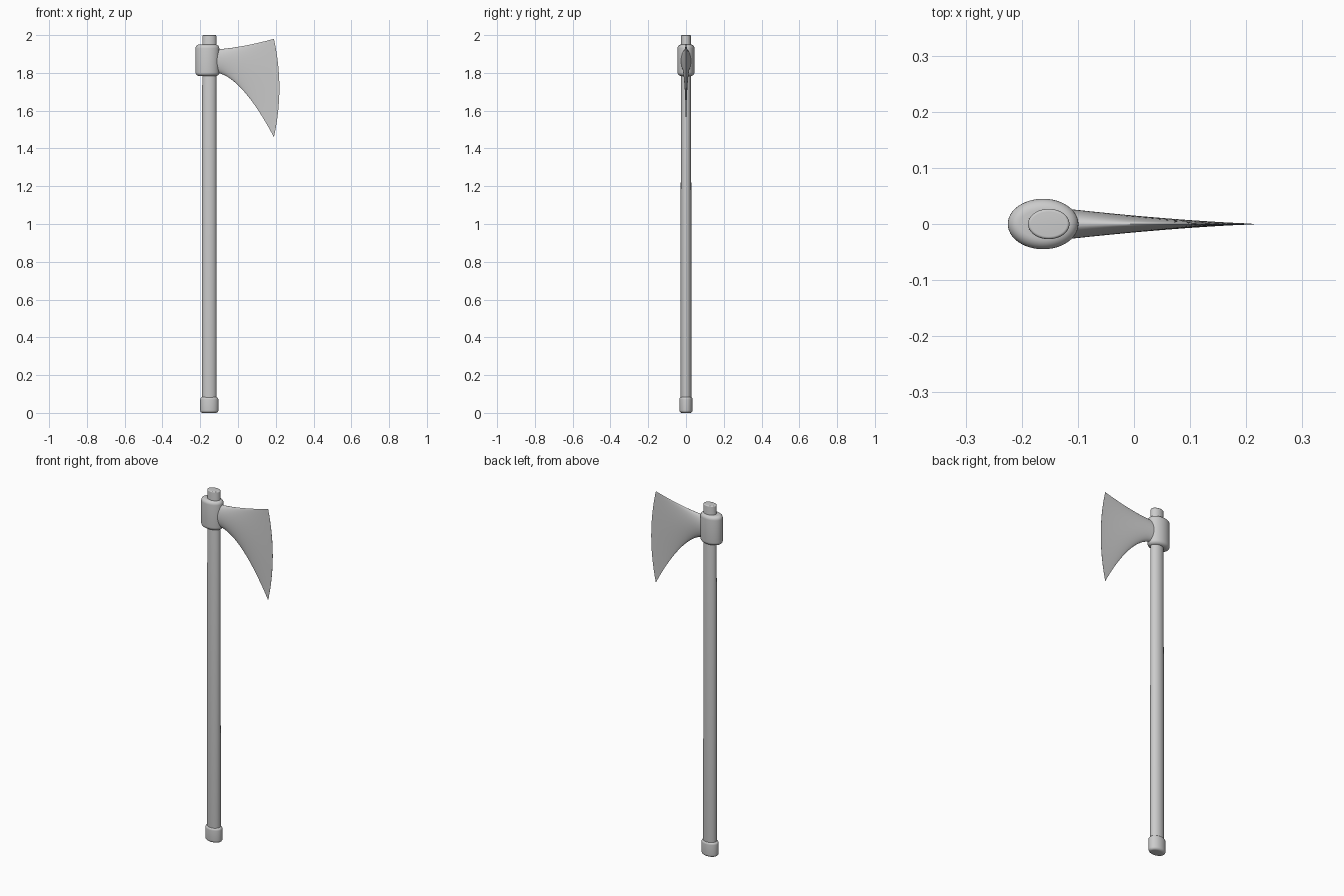
import bpy, bmesh, math

cube = bpy.data.objects.get("Cube")
if cube:
    bpy.data.objects.remove(cube, do_unlink=True)

GREY = (0.6, 0.6, 0.6, 1)
mat = bpy.data.materials.new("plain grey")
mat.use_nodes = True
mat.diffuse_color = GREY
mat.node_tree.nodes["Principled BSDF"].inputs["Base Color"].default_value = GREY
SEGS = 48


def loft(name, rings):
    """Skin a list of closed rings and cap both ends."""
    bm = bmesh.new()
    loops = [[bm.verts.new(p) for p in ring] for ring in rings]
    for a, b in zip(loops, loops[1:]):
        for i in range(len(a)):
            j = (i + 1) % len(a)
            bm.faces.new((a[i], a[j], b[j], b[i]))
    bm.faces.new(loops[0])
    bm.faces.new(loops[-1])
    bmesh.ops.recalc_face_normals(bm, faces=bm.faces)
    mesh = bpy.data.meshes.new(name)
    bm.to_mesh(mesh)
    bm.free()
    mesh.materials.append(mat)
    obj = bpy.data.objects.new(name, mesh)
    bpy.context.collection.objects.link(obj)
    bpy.ops.object.select_all(action='DESELECT')
    bpy.context.view_layer.objects.active = obj
    obj.select_set(True)
    bpy.ops.object.shade_smooth_by_angle(angle=math.radians(40))
    return obj


def oval(cx, rx, ry, z):
    angles = [math.tau * i / SEGS for i in range(SEGS)]
    return [(cx + rx * math.cos(a), ry * math.sin(a), z) for a in angles]


def rounded_post(name, cx, rx, ry, z0, z1, bevel, taper=0.0):
    """Oval column with rounded rims, narrowing upward by taper."""
    steps = [math.pi / 2 * i / 6 for i in range(7)]
    rims = [(bevel * (1 - math.sin(a)), z0 + bevel * (1 - math.cos(a))) for a in steps]
    rims += [(taper + bevel * (1 - math.cos(a)), z1 - bevel * (1 - math.sin(a))) for a in steps]
    return loft(name, [oval(cx, rx - d, ry - d, z) for d, z in rims])


# Shaft, end cap and the socket that holds the blade
rounded_post("shaft", -0.152, 0.039, 0.029, 0.04, 2.0, 0.005, 0.002)
rounded_post("end_cap", -0.152, 0.048, 0.035, 0.0, 0.085, 0.014)
rounded_post("socket", -0.162, 0.063, 0.045, 1.783, 1.95, 0.02)

# Blade: oval sections that flare tall and thin toward a bowed cutting edge
rings = []
for k in range(25):
    t = k / 24
    top = 1.925 + 0.055 * t ** 1.5
    bottom = 1.80 - 0.34 * t ** 1.7
    thick = 0.026 * (1 - t) ** 1.3 + 0.0006
    mid, half = (top + bottom) / 2, (top - bottom) / 2
    ring = []
    for i in range(SEGS):
        a = math.tau * i / SEGS
        w = math.cos(a)
        x = -0.115 + 0.305 * t + 0.029 * t * t * (1 - w * w)
        ring.append((x, thick * math.sin(a), mid + half * w))
    rings.append(ring)
loft("blade", rings)
